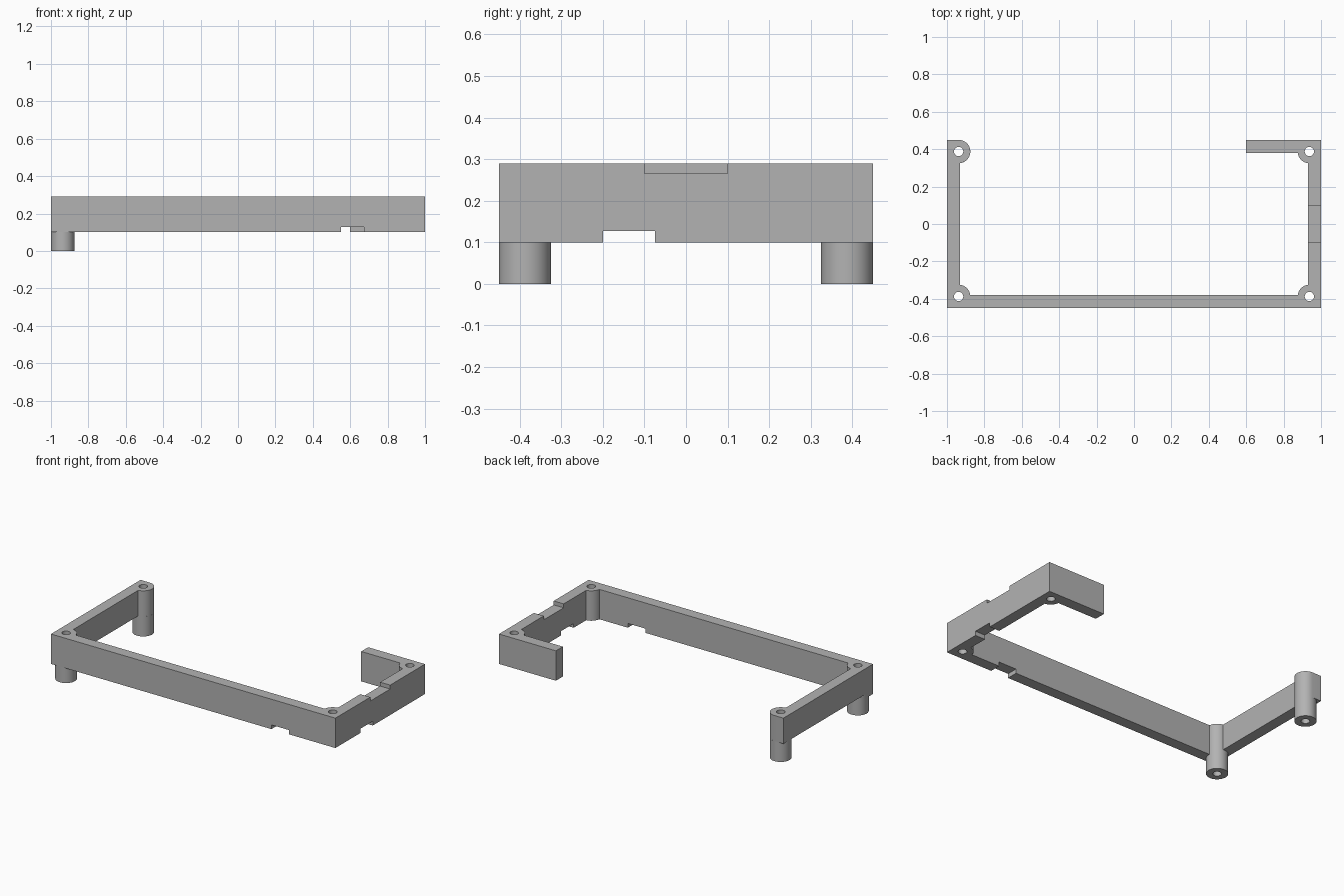
import bpy, bmesh
from math import cos, sin, pi, radians, asin, degrees
from mathutils import Matrix

cube = bpy.data.objects.get("Cube")
if cube:
    bpy.data.objects.remove(cube)

grey = bpy.data.materials.new("plain grey")
grey.use_nodes = True
colour = (0.45, 0.45, 0.45, 1)
grey.diffuse_color = colour
grey.node_tree.nodes["Principled BSDF"].inputs["Base Color"].default_value = colour

HALF_X, HALF_Y = 1.0, 0.45
WALL = 0.07
BASE, TOP, RAISED = 0.1, 0.29, 0.127
BOSS, HOLE = 0.0625, 0.025
CX, CY = HALF_X - BOSS, HALF_Y - BOSS


def add_object(name, bm):
    bmesh.ops.recalc_face_normals(bm, faces=bm.faces[:])
    mesh = bpy.data.meshes.new(name)
    bm.to_mesh(mesh)
    bm.free()
    mesh.materials.append(grey)
    obj = bpy.data.objects.new(name, mesh)
    bpy.context.collection.objects.link(obj)
    return obj


def prism(name, outline, z0, z1):
    bm = bmesh.new()
    face = bm.faces.new([bm.verts.new((x, y, z0)) for x, y in outline])
    res = bmesh.ops.extrude_face_region(bm, geom=[face])
    verts = [v for v in res["geom"] if isinstance(v, bmesh.types.BMVert)]
    bmesh.ops.translate(bm, verts=verts, vec=(0, 0, z1 - z0))
    return add_object(name, bm)


def box(name, x0, x1, y0, y1, z0, z1):
    return prism(name, [(x0, y0), (x1, y0), (x1, y1), (x0, y1)], z0, z1)


def arc(x, y, a0, a1, r=BOSS, n=16):
    angles = [radians(a0 + (a1 - a0) * i / n) for i in range(n + 1)]
    return [(x + r * cos(a), y + r * sin(a)) for a in angles]


def cut(target, cutter):
    mod = target.modifiers.new("cut", "BOOLEAN")
    mod.operation, mod.solver, mod.object = "DIFFERENCE", "EXACT", cutter
    bpy.context.view_layer.objects.active = target
    bpy.ops.object.modifier_apply(modifier=mod.name)
    bpy.data.objects.remove(cutter)


def smooth(obj):
    bpy.ops.object.select_all(action="DESELECT")
    obj.select_set(True)
    bpy.context.view_layer.objects.active = obj
    bpy.ops.object.shade_smooth_by_angle(angle=radians(30))


# Open frame with rounded screw bosses in the corners
d = degrees(asin((WALL - BOSS) / BOSS))
outline = [(-HALF_X, -HALF_Y), (HALF_X, -HALF_Y), (HALF_X, HALF_Y),
           (0.6, HALF_Y), (0.6, HALF_Y - WALL)]
outline += arc(CX, CY, 180 + d, 270 - d)
outline += arc(CX, -CY, 90 + d, 180 - d)
outline += arc(-CX, -CY, d, 90 - d)
outline += arc(-CX, CY, 270 + d, 450)
outline += [(-HALF_X, HALF_Y)]
frame = prism("frame", outline, BASE, TOP)

# Cable notches and the raised underside of the short wall
cut(frame, box("front_notch", 0.55, 0.675, -0.5, -0.36, 0, RAISED))
cut(frame, box("side_notch", 0.9, 1.1, -0.2, -0.075, 0, RAISED))
cut(frame, box("top_notch", 0.9, 1.1, -0.1, 0.1, 0.265, 0.4))
cut(frame, box("raised_wall", -1.1, -0.85, WALL - HALF_Y, 0.5, 0, RAISED))

# Screw holes
for x in (-CX, CX):
    for y in (-CY, CY):
        cut(frame, prism("hole", arc(x, y, 0, 345, HOLE, 23), 0, 0.4))
smooth(frame)

# Hollow support posts under one end
for name, y in (("front_post", -CY), ("back_post", CY)):
    post = prism(name, arc(-CX, y, 0, 354.375, BOSS, 63), 0, RAISED)
    cut(post, prism("post_hole", arc(-CX, y, 0, 345, HOLE, 23), -0.1, 0.4))
    smooth(post)
